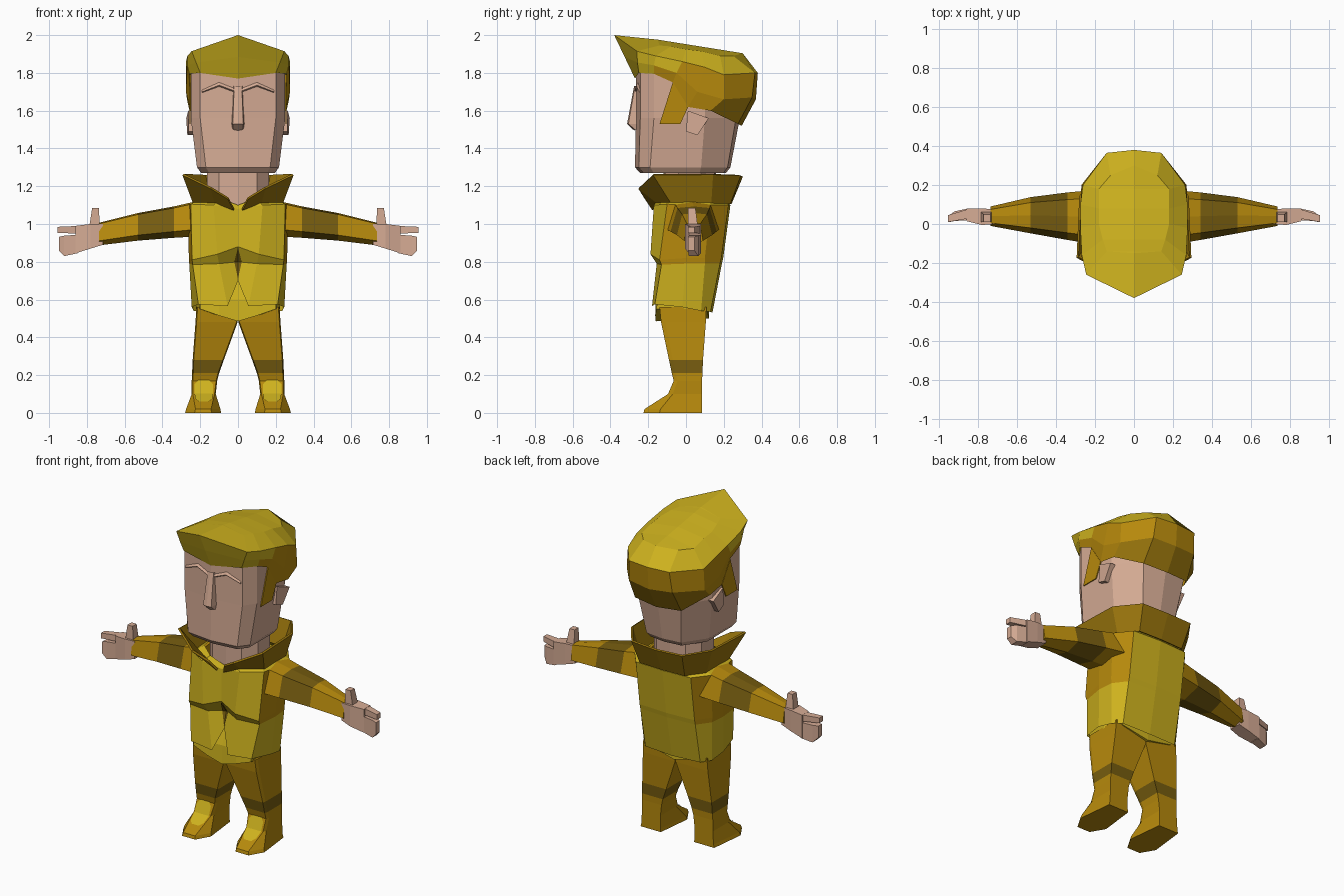
import bpy, bmesh


def material(name, r, g, b):
    lin = lambda c: ((c / 255 + 0.055) / 1.055) ** 2.4 if c > 10 else c / 255 / 12.92
    m = bpy.data.materials.new(name)
    m.diffuse_color = (lin(r), lin(g), lin(b), 1)
    return m


YELLOW = material("yellow", 206, 178, 30)
OCHRE = material("ochre", 182, 137, 12)
BROWN = material("brown ochre", 152, 116, 12)
DARK = material("dark ochre", 118, 92, 15)
SKIN = material("skin", 213, 171, 148)


def loft(name, rings, mats, rule=None, closed=True, caps=True, mirror=True, solid=0):
    """Skin a stack of rings, mirror it over x = 0 and colour faces by a rule."""
    bm = bmesh.new()
    for s in (1, -1) if mirror else (1,):
        rows = [[bm.verts.new((s * p[0], p[1], p[2])) for p in r] for r in rings]
        n = len(rows[0])
        for a, b in zip(rows, rows[1:]):
            for i in range(n if closed else n - 1):
                j = (i + 1) % n
                bm.faces.new((a[i], a[j], b[j], b[i]))
        if caps:
            bm.faces.new(rows[0])
            bm.faces.new(rows[-1])
    bmesh.ops.remove_doubles(bm, verts=bm.verts, dist=0.0005)
    bmesh.ops.recalc_face_normals(bm, faces=bm.faces)
    bm.normal_update()
    if rule:
        for f in bm.faces:
            f.material_index = rule(f.calc_center_median(), f.normal)
    me = bpy.data.meshes.new(name)
    bm.to_mesh(me)
    bm.free()
    for m in mats:
        me.materials.append(m)
    ob = bpy.data.objects.new(name, me)
    bpy.context.collection.objects.link(ob)
    if solid:
        mod = ob.modifiers.new("thickness", 'SOLIDIFY')
        mod.thickness = solid
    return ob


# Head and neck (half rings, front centre to back centre)
face = [(0, -.265), (.2, -.242), (.25, -.17), (.25, .1), (.15, .265), (0, .285)]
jaw = [(0, -.27), (.17, -.25), (.217, -.19), (.217, .08), (.12, .22), (0, .235)]
lift = lambda pts, z, k=1: [(x * k, y * k, z) for x, y in pts]
loft("head", [lift(jaw, 1.27, .9), lift(jaw, 1.30), lift(face, 1.56), lift(face, 1.80)],
     [SKIN], closed=False)
neck = [(0, -.12), (.1, -.11), (.165, -.04), (.165, .08), (.1, .15), (0, .16)]
loft("neck", [lift(neck, 1.08), lift(neck, 1.29)], [SKIN], closed=False)

# Nose, brows and ears
loft("nose", [[(0, -.275, 1.73), (.02, -.27, 1.73), (.03, -.25, 1.73)],
              [(0, -.312, 1.53), (.028, -.305, 1.53), (.035, -.25, 1.53)],
              [(0, -.275, 1.495), (.025, -.27, 1.5), (.03, -.25, 1.5)]],
     [SKIN], closed=False, caps=False)
loft("brows", [[(x, y + .014, z + .02), (x, y, z), (x, y + .02, z - .014)]
               for x, y, z in ((.02, -.272, 1.705), (.10, -.264, 1.735), (.19, -.25, 1.70))], [SKIN])
ear = [(.0, 1.49), (.01, 1.60), (.12, 1.56), (.06, 1.47)]
loft("ears", [[(.235, y, z) for y, z in ear], [(.262 + .1 * y, y, z) for y, z in ear]], [SKIN])

# Hair with the swept quiff
crown = [(.0, -.15, 1.976), (.14, -.14, 1.945), (.16, -.08, 1.94), (.18, 0, 1.925),
         (.18, .08, 1.915), (.18, .18, 1.89), (.12, .25, 1.89), (0, .3, 1.904)]
hair = [
    [(0, -.27, 1.77), (.2, -.25, 1.80), (.256, -.17, 1.795), (.256, -.07, 1.75),
     (.256, .01, 1.62), (.257, .13, 1.60), (.16, .275, 1.53), (0, .295, 1.52)],
    [(0, -.325, 1.885), (.222, -.257, 1.855), (.268, -.17, 1.84), (.272, -.05, 1.80),
     (.275, .06, 1.70), (.27, .2, 1.66), (.15, .35, 1.67), (0, .37, 1.66)],
    [(0, -.38, 2.0), (.245, -.26, 1.915), (.268, -.16, 1.89), (.275, -.02, 1.86),
     (.275, .1, 1.83), (.262, .2, 1.79), (.14, .365, 1.80), (0, .38, 1.80)],
    crown,
    [(0, y, 1.952 - .16 * y) for x, y, z in crown]]


def hair_colour(c, n):
    if c.y > .18 and c.z < 1.64:
        return 2
    return int(c.y > -.2 and c.z < 1.83)


loft("hair", hair, [YELLOW, OCHRE, BROWN], hair_colour, closed=False, caps=False)
loft("sideburns", [[(.252, -.07, 1.75), (.252, .012, 1.62)], [(.252, -.14, 1.53), (.252, -.03, 1.53)]],
     [OCHRE], closed=False, caps=False, solid=.006)

# Jacket, open at the bottom front
jacket = [
    [(0, -.135, .70), (.055, -.18, .565), (.21, -.165, .575), (.245, -.02, .56),
     (.235, .08, .54), (.19, .13, .535), (0, .14, .53)],
    [(0, -.11, .80), (.1, -.155, .79), (.24, -.13, .785), (.258, 0, .79),
     (.25, .1, .79), (.19, .18, .79), (0, .19, .79)],
    [(0, -.165, .88), (.11, -.188, .84), (.243, -.14, .81), (.26, 0, .82),
     (.253, .1, .82), (.19, .187, .82), (0, .197, .82)],
    [(0, -.16, 1.08), (.13, -.17, 1.10), (.25, -.1, 1.105), (.268, .02, 1.1),
     (.265, .13, 1.1), (.19, .225, 1.1), (0, .235, 1.1)],
    [(0, -.14, 1.1), (.09, -.145, 1.135), (.19, -.06, 1.14), (.2, .02, 1.14),
     (.19, .12, 1.14), (.13, .2, 1.13), (0, .21, 1.13)]]
loft("jacket", jacket, [YELLOW, OCHRE],
     lambda c, n: int(abs(n.x) > .6 and c.z > .8), closed=False, caps=False)
loft("jacket_gap", [[(0, -.17, .875)] * 2, [(0, -.116, .80), (.02, -.126, .80)], [(0, -.138, .71)] * 2],
     [DARK], closed=False, caps=False)

# Hips showing below the jacket
hips = [(0, -.155), (.1, -.16), (.2, -.15), (.225, 0), (.18, .11), (0, .12)]
loft("hips", [[(0, -.16, .485), (.1, -.163, .515), (.2, -.157, .55), (.222, 0, .55), (.18, .112, .54), (0, .122, .50)],
              lift(hips, .60), lift(hips, .72, .75)], [YELLOW], closed=False)

# Flared collar
loft("collar", [
    [(.02, -.17, 1.08), (.12, -.15, 1.12), (.23, -.08, 1.12), (.225, .13, 1.11), (.15, .225, 1.11), (0, .23, 1.11)],
    [(.05, -.21, 1.14), (.14, -.245, 1.195), (.285, -.17, 1.265), (.27, .14, 1.265), (.17, .28, 1.26), (0, .29, 1.255)]],
    [BROWN], closed=False, caps=False, solid=.012)

# Sleeves with a dark band
section = [(-1, -.6), (0, -1), (1, -.6), (.7, .9), (0, 1), (-.7, .9)]
sleeve = [(.2, .035, .14, 1.03, .095), (.34, .04, .122, 1.01, .083),
          (.53, .045, .093, .985, .073), (.735, .04, .05, .947, .06)]
loft("sleeves", [[(x, y + a * w, z + b * h) for a, b in section] for x, y, w, z, h in sleeve],
     [OCHRE, DARK], lambda c, n: int(.34 < abs(c.x) < .53))


def bar(name, stations):
    """Box-like bars along x: stations are (x, y0, y1, z0, z1)."""
    loft(name, [[(x, a, c), (x, b, c), (x, b, d), (x, a, d)] for x, a, b, c, d in stations], [SKIN])


# Hands
bar("palms", [(.715, .0, .075, .89, 1.0), (.78, -.005, .08, .87, 1.0), (.86, .015, .08, .845, .99)])
bar("index_fingers", [(.84, .03, .08, .95, .99), (.955, .01, .045, .952, .985)])
bar("other_fingers", [(.85, .02, .08, .845, .943), (.92, .015, .065, .83, .938), (.948, .01, .045, .86, .932)])
loft("thumbs", [[(.73, .01, .97), (.79, .01, .97), (.79, .065, .97), (.73, .065, .97)],
                [(.737, .01, 1.085), (.772, .01, 1.085), (.772, .05, 1.085), (.737, .05, 1.085)]], [SKIN])


def sole(z, xi, xo, yb, ym, yf, c=.006, h=0):
    """Six-sided ring: heel, sides and toe; c narrows the toe, h the heel."""
    return [(xi + h, yb, z), (xo - h, yb, z), (xo, ym, z),
            (xo - c, yf, z), (xi + c, yf, z), (xi, ym, z)]


# Trousers with a dark band
loft("trousers", [sole(.10, .118, .245, .085, -.07, -.095), sole(.17, .11, .245, .085, -.045, -.065),
                  sole(.21, .1, .243, .087, -.055, -.075), sole(.28, .075, .24, .09, -.07, -.09),
                  sole(.48, .002, .225, .105, -.11, -.132), sole(.56, .001, .22, .108, -.12, -.14)],
     [OCHRE, DARK], lambda c, n: int(.21 < c.z < .28))

# Shoes and the light patch on the instep
loft("shoes", [sole(0, .09, .28, .085, -.14, -.225, .05, .025), sole(.02, .093, .275, .085, -.135, -.22, .05, .025),
               sole(.10, .118, .245, .085, -.07, -.095)], [OCHRE])
patch = []
for z, w in ((.058, .025), (.072, .045), (.10, .049), (.15, .048), (.172, .03)):
    y = -.095 - (.10 - z) * 1.56 if z < .1 else -.095 + (z - .1) * .43
    patch.append([(.181 - w, y - .005, z + .002), (.181 + w, y - .005, z + .002)])
loft("shoe_patches", patch, [YELLOW], closed=False, caps=False)
